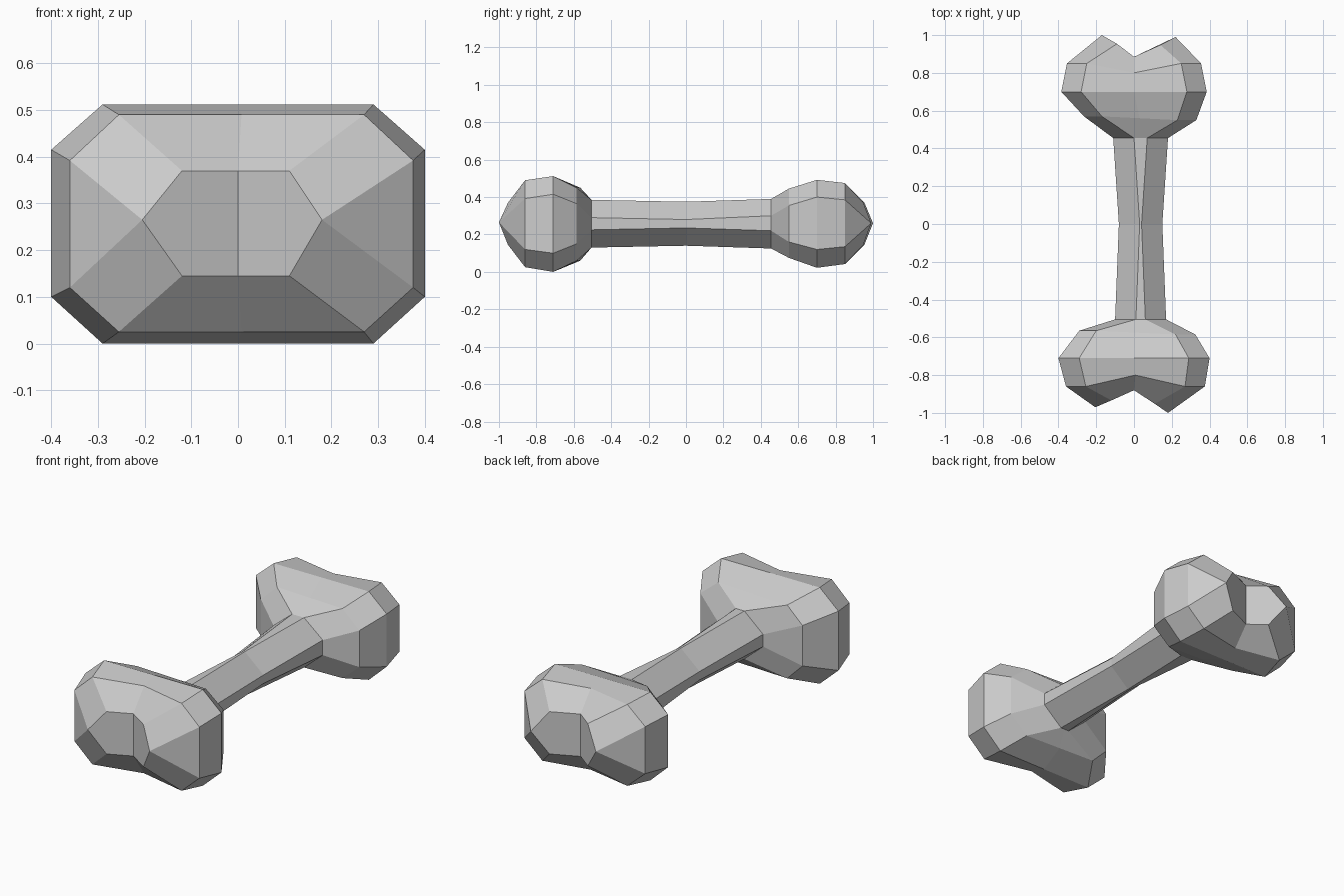
import bpy, bmesh

# Cross-sections along y:
# (y_left, y_mid, y_right, corner_factor), (x_left, x_right), (corner_x_left, corner_x_right),
# (z_bottom, z_top), (side_z_low, side_z_high)
SECTIONS = [
    ((-0.97, -0.88, -1.00, 0.6), (-0.205, 0.18), (-0.12, 0.11), (0.145, 0.37), (0.265, 0.265)),
    ((-0.86, -0.80, -0.86, 1), (-0.36, 0.375), (-0.255, 0.27), (0.025, 0.49), (0.12, 0.392)),
    ((-0.71, -0.71, -0.71, 1), (-0.40, 0.40), (-0.29, 0.29), (0.0, 0.512), (0.10, 0.415)),
    ((-0.565, -0.575, -0.585, 1), (-0.29, 0.325), (-0.20, 0.22), (0.06, 0.45), (0.15, 0.365)),
    ((-0.505, -0.505, -0.505, 1), (-0.10, 0.17), (0.01, 0.06), (0.13, 0.385), (0.225, 0.29)),
    ((0, 0, 0, 1), (-0.08, 0.15), (0.03, 0.04), (0.14, 0.375), (0.235, 0.28)),
    ((0.455, 0.455, 0.455, 1), (-0.11, 0.18), (0.0, 0.07), (0.125, 0.39), (0.22, 0.30)),
    ((0.57, 0.56, 0.55, 1), (-0.265, 0.33), (-0.17, 0.23), (0.075, 0.445), (0.16, 0.355)),
    ((0.70, 0.70, 0.70, 1), (-0.385, 0.385), (-0.28, 0.28), (0.022, 0.492), (0.12, 0.40)),
    ((0.85, 0.80, 0.85, 1), (-0.355, 0.355), (-0.25, 0.25), (0.042, 0.475), (0.135, 0.385)),
    ((1.00, 0.885, 0.99, 0.6), (-0.17, 0.22), (-0.09, 0.14), (0.145, 0.37), (0.26, 0.26)),
]


def add_ring(bm, ys, side, corner, z, sz):
    yl, ym, yr, k = ys
    cl, cr = ym + (yl - ym) * k, ym + (yr - ym) * k
    mid = 0.5 * (corner[0] + corner[1]) if k == 1 else 0.0
    pts = [
        (side[1], yr, sz[1]), (corner[1], cr, z[1]), (mid, ym, z[1]), (corner[0], cl, z[1]),
        (side[0], yl, sz[1]), (side[0], yl, sz[0]), (corner[0], cl, z[0]), (mid, ym, z[0]),
        (corner[1], cr, z[0]), (side[1], yr, sz[0]),
    ]
    return [bm.verts.new(p) for p in pts]


bm = bmesh.new()
rings = [add_ring(bm, *s) for s in SECTIONS]

# Skin between neighbouring sections
for a, b in zip(rings, rings[1:]):
    for i in range(10):
        j = (i + 1) % 10
        bm.faces.new((a[i], a[j], b[j], b[i]))

# Two facets forming the notch at each end
for r in (rings[0], rings[-1]):
    bm.faces.new(r[2:8])
    bm.faces.new((r[7], r[8], r[9], r[0], r[1], r[2]))

bmesh.ops.remove_doubles(bm, verts=bm.verts, dist=0.0005)
bmesh.ops.recalc_face_normals(bm, faces=bm.faces)
mesh = bpy.data.meshes.new("bone")
bm.to_mesh(mesh)
bm.free()
bone = bpy.data.objects.new("bone", mesh)
bpy.context.collection.objects.link(bone)
